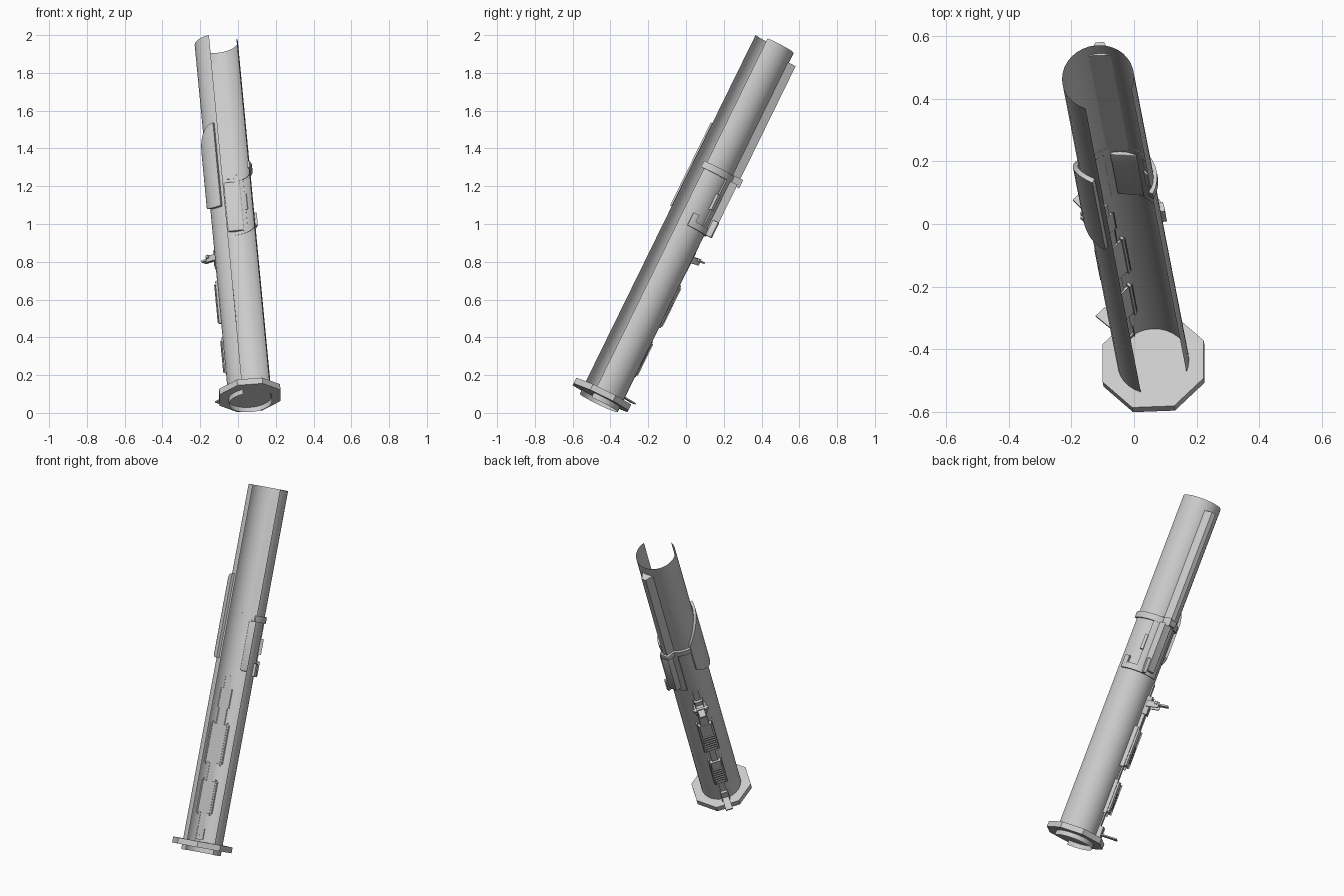
import bpy, bmesh, math
from mathutils import Matrix, Vector

if "Cube" in bpy.data.objects:
    bpy.data.objects.remove(bpy.data.objects["Cube"])

# Leaning frame: local z runs up the tube, local -y is the open front
BASE = Vector((0.0625, -0.445, 0.095))
TOP = Vector((-0.115, 0.467, 1.956))
LENGTH = (TOP - BASE).length
w = (TOP - BASE).normalized()
ex = (Vector((1, 0, 0)) - w * w.x).normalized()
ey = w.cross(ex)
FRAME = Matrix((ex, ey, w)).transposed().to_4x4()
FRAME.translation = BASE
R = 0.115
LEFT_BACK = 225   # bearing of the sights: 0 front, 90 right, 180 back, 270 left

grey = bpy.data.materials.new("light_grey")
grey.diffuse_color = (0.6, 0.6, 0.6, 1)
grey.use_nodes = True
grey.node_tree.nodes["Principled BSDF"].inputs["Base Color"].default_value = grey.diffuse_color


def polar(r, deg, t):
    a = math.radians(deg)
    return Vector((r * math.sin(a), -r * math.cos(a), t))


def finish(name, bm, smooth=False):
    bmesh.ops.recalc_face_normals(bm, faces=bm.faces)
    bm.transform(FRAME)
    me = bpy.data.meshes.new(name)
    bm.to_mesh(me)
    bm.free()
    me.materials.append(grey)
    ob = bpy.data.objects.new(name, me)
    bpy.context.collection.objects.link(ob)
    if smooth:
        bpy.ops.object.select_all(action='DESELECT')
        bpy.context.view_layer.objects.active = ob
        ob.select_set(True)
        bpy.ops.object.shade_smooth_by_angle(angle=math.radians(35))
    return ob


def arc_plate(name, r, a0, a1, low, high, n=16, thick=0.0):
    """Curved plate; low and high give the end heights as functions of 0..1."""
    bm = bmesh.new()
    radii = [r, r - thick] if thick else [r]
    rings = []
    for i in range(n + 1):
        f = i / n
        a = a0 + (a1 - a0) * f
        ring = [bm.verts.new(polar(radii[0], a, low(f))), bm.verts.new(polar(radii[0], a, high(f)))]
        if thick:
            ring += [bm.verts.new(polar(radii[1], a, high(f))), bm.verts.new(polar(radii[1], a, low(f)))]
        rings.append(ring)
    m = len(rings[0])
    for p, q in zip(rings, rings[1:]):
        for k in range(m if thick else 1):
            j = (k + 1) % m
            bm.faces.new((p[k], p[j], q[j], q[k]))
    if thick:
        bm.faces.new(rings[0])
        bm.faces.new(rings[-1])
    return finish(name, bm, True)


def block(name, deg, r0, r1, width, t0, t1, shift=0.0, taper=1.0, tilt=0.0, bevel=0.0):
    """Box standing on the tube at a bearing; tilt lifts (or drops) its outer end."""
    bm = bmesh.new()
    bmesh.ops.create_cube(bm, size=1)
    out, side = polar(1, deg, 0), polar(1, deg + 90, 0)
    for v in bm.verts:
        f, s, h = v.co.x + 0.5, v.co.y, v.co.z + 0.5
        v.co = (out * (r0 + (r1 - r0) * f) + side * (shift + s * width * (1 + (taper - 1) * f))
                + Vector((0, 0, t0 + (t1 - t0) * h + tilt * f)))
    if bevel:
        bmesh.ops.bevel(bm, geom=bm.edges[:], offset=bevel, segments=2, affect='EDGES', profile=0.5)
    return finish(name, bm, bevel > 0)


def flat(v):
    return lambda f: v


# Open tube shell
arc_plate("tube_shell", R, 68, 340, flat(-0.045), flat(LENGTH), n=24)

# Octagonal end plate
bm = bmesh.new()
bmesh.ops.create_cone(bm, cap_ends=True, segments=8, radius1=0.175, radius2=0.175, depth=0.034,
                      matrix=Matrix.Rotation(math.radians(22.5), 4, 'Z'))
finish("end_plate", bm)

# Rear rib and the collar that holds it
block("rear_rib", 180, 0.108, 0.155, 0.07, 1.33, 2.02, taper=0.4)
arc_plate("collar", 0.127, 62, 270, flat(1.31), flat(1.347), n=18, thick=0.014)
block("collar_bridge", 180, 0.11, 0.165, 0.085, 1.31, 1.347, taper=0.6, bevel=0.006)

# Curved cheek guard on the left with a sloping, rounded top
arc_plate("cheek_guard", 0.133, 243, 332,
          lambda f: 1.07 + 0.09 * (1 - f) ** 2,
          lambda f: 1.37 + 0.19 * math.sin(f * math.pi / 2), n=14, thick=0.016)

# Trigger housing at the back, with a hook around the right side
block("trigger_housing", 175, 0.10, 0.152, 0.085, 1.02, 1.31, shift=-0.005, taper=0.6, bevel=0.006)
arc_plate("hook_base", 0.129, 95, 170, flat(1.0), flat(1.035), n=8, thick=0.016)
arc_plate("hook_tip", 0.129, 95, 110, flat(1.03), flat(1.075), n=3, thick=0.016)
arc_plate("housing_skirt", 0.124, 138, 205, flat(1.0), flat(1.31), n=8, thick=0.01)
block("housing_slot_bar", 135, 0.11, 0.134, 0.018, 1.13, 1.22)
block("trigger_bar", 160, 0.13, 0.165, 0.02, 1.0, 1.09, bevel=0.004)

# Mounting rail and the two ribbed sight covers
block("mounting_rail", LEFT_BACK, 0.108, 0.121, 0.035, 0.06, 0.98)
for name, t0, t1, width in (("upper_cover", 0.48, 0.69, 0.095), ("lower_cover", 0.19, 0.36, 0.08)):
    block(name, LEFT_BACK, 0.10, 0.14, width, t0, t1, taper=0.75, bevel=0.008)
    for i in range(6):
        t = t0 + 0.02 + i * 0.018
        block(f"{name}_ridge_{i + 1}", LEFT_BACK, 0.12, 0.146, width * 0.8, t, t + 0.008)
    for s in (-1, 1):
        block(f"{name}_side_{'left' if s < 0 else 'right'}", LEFT_BACK, 0.095, 0.128, 0.008,
              t0 - 0.02, t1 + 0.02, shift=s * width * 0.45)

# Raised sight leaf with its hinge
block("sight_hinge", LEFT_BACK, 0.105, 0.14, 0.06, 0.80, 0.90, taper=0.7, bevel=0.005)
block("sight_leaf", LEFT_BACK, 0.12, 0.24, 0.045, 0.862, 0.872, taper=0.8, tilt=0.015)
for s in (-1, 1):
    block(f"sight_arm_{'left' if s < 0 else 'right'}", LEFT_BACK, 0.12, 0.19, 0.01, 0.84, 0.875,
          shift=s * 0.03, tilt=0.012)
block("sight_cross_bar", LEFT_BACK, 0.165, 0.18, 0.09, 0.868, 0.885)
block("hinge_strip", LEFT_BACK, 0.105, 0.132, 0.045, 0.70, 0.79, bevel=0.004)

# Release tab near the end plate
block("release_tab", LEFT_BACK, 0.10, 0.235, 0.035, 0.045, 0.053, taper=1.2, tilt=0.0)
block("release_tab_root", LEFT_BACK, 0.105, 0.14, 0.04, 0.03, 0.09, bevel=0.004)
